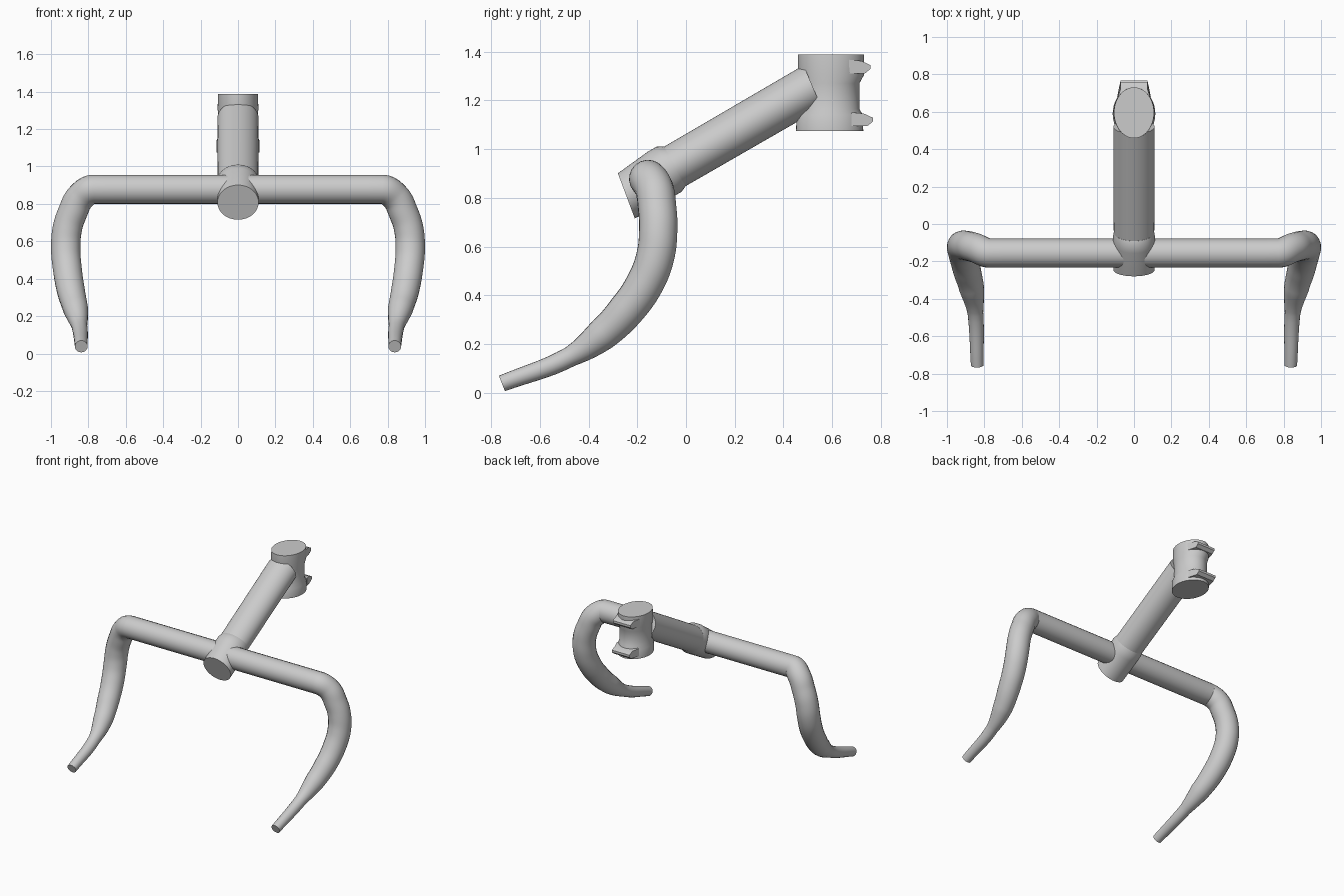
import bpy, bmesh, math
from mathutils import Vector

if "Cube" in bpy.data.objects:
    bpy.data.objects.remove(bpy.data.objects["Cube"])


def finish(bm, name, angle=35):
    bmesh.ops.recalc_face_normals(bm, faces=bm.faces)
    me = bpy.data.meshes.new(name)
    bm.to_mesh(me)
    bm.free()
    ob = bpy.data.objects.new(name, me)
    bpy.context.collection.objects.link(ob)
    smooth(ob, angle)
    return ob


def smooth(ob, angle=35):
    bpy.ops.object.select_all(action='DESELECT')
    ob.select_set(True)
    bpy.context.view_layer.objects.active = ob
    bpy.ops.object.shade_smooth_by_angle(angle=math.radians(angle))


def loft(name, sections, n=48):
    """Capped skin over ellipses: (y, z, x radius, in-plane radius, tilt of in-plane axis)."""
    bm = bmesh.new()
    rings = []
    for y, z, rx, rv, tilt in sections:
        v = Vector((0, math.cos(math.radians(tilt)), math.sin(math.radians(tilt))))
        ring = []
        for i in range(n):
            a = 2 * math.pi * i / n
            ring.append(bm.verts.new(Vector((rx * math.cos(a), y, z)) + v * rv * math.sin(a)))
        rings.append(ring)
    for a, b in zip(rings, rings[1:]):
        for i in range(n):
            j = (i + 1) % n
            bm.faces.new((a[i], a[j], b[j], b[i]))
    bm.faces.new(rings[0])
    bm.faces.new(rings[-1])
    return finish(bm, name)


# Drop handlebar: half path as (x, y, z, radius), mirrored
half = [(0.77, -0.156, 0.878, 0.078), (0.842, -0.130, 0.836, 0.079),
        (0.884, -0.118, 0.755, 0.079), (0.912, -0.114, 0.67, 0.079),
        (0.921, -0.126, 0.56, 0.079), (0.912, -0.168, 0.45, 0.078),
        (0.893, -0.248, 0.335, 0.075), (0.868, -0.345, 0.238, 0.067),
        (0.848, -0.475, 0.148, 0.042), (0.838, -0.755, 0.038, 0.034)]
path = [(-x, y, z, r) for x, y, z, r in reversed(half)] + half
cu = bpy.data.curves.new("handlebar", 'CURVE')
cu.dimensions = '3D'
cu.bevel_depth = 1.0
cu.bevel_resolution = 8
cu.resolution_u = 8
cu.use_fill_caps = True
sp = cu.splines.new('BEZIER')
sp.bezier_points.add(len(path) - 1)
for p, (x, y, z, r) in zip(sp.bezier_points, path):
    p.co = (x, y, z)
    p.radius = r
    p.handle_left_type = p.handle_right_type = 'AUTO'
    if abs(x) == 0.77:
        p.handle_left_type = p.handle_right_type = 'FREE'
        p.handle_left = (x - 0.03, y, z)
        p.handle_right = (x + 0.03, y, z)
tmp = bpy.data.objects.new("handlebar_path", cu)
bpy.context.collection.objects.link(tmp)
me = bpy.data.meshes.new_from_object(tmp.evaluated_get(bpy.context.evaluated_depsgraph_get()))
bpy.data.objects.remove(tmp)
bar = bpy.data.objects.new("handlebar", me)
bpy.context.collection.objects.link(bar)
smooth(bar, 40)

# Stem tube sloping up at 30 degrees
loft("stem_tube", [(-0.12, 0.886, 0.108, 0.092, 120), (0.52, 1.257, 0.110, 0.095, 113)])

# Bar clamp with slanted front face
loft("bar_clamp", [(-0.245, 0.808, 0.110, 0.099, 110.5), (-0.105, 0.897, 0.112, 0.106, 119),
                   (-0.07, 0.917, 0.112, 0.106, 119), (-0.045, 0.931, 0.108, 0.092, 120)])

# Steerer clamp: waisted upright sleeve
loft("steerer_clamp", [(0.59, 1.074, 0.114, 0.138, 0), (0.59, 1.14, 0.114, 0.136, 0),
                       (0.59, 1.165, 0.104, 0.122, 0), (0.59, 1.27, 0.104, 0.122, 0),
                       (0.595, 1.305, 0.109, 0.136, 0), (0.595, 1.388, 0.107, 0.136, 0)])

# Pinch bolt lugs across the back
lug = [(0.67, 0.03), (0.72, 0.025), (0.757, 0.008), (0.757, -0.008), (0.735, -0.026), (0.67, -0.026)]
for name, dy, zc in (("upper_bolt_lug", 0, 1.337), ("lower_bolt_lug", 0.01, 1.121)):
    bm = bmesh.new()
    rows = []
    for s in (-1, 1):
        rows.append([bm.verts.new((s * (0.09 if y < 0.7 else 0.072), y + dy, zc + z)) for y, z in lug])
    for i in range(len(lug)):
        j = (i + 1) % len(lug)
        bm.faces.new((rows[0][i], rows[0][j], rows[1][j], rows[1][i]))
    for r in rows:
        bm.faces.new(r)
    finish(bm, name, 20)
